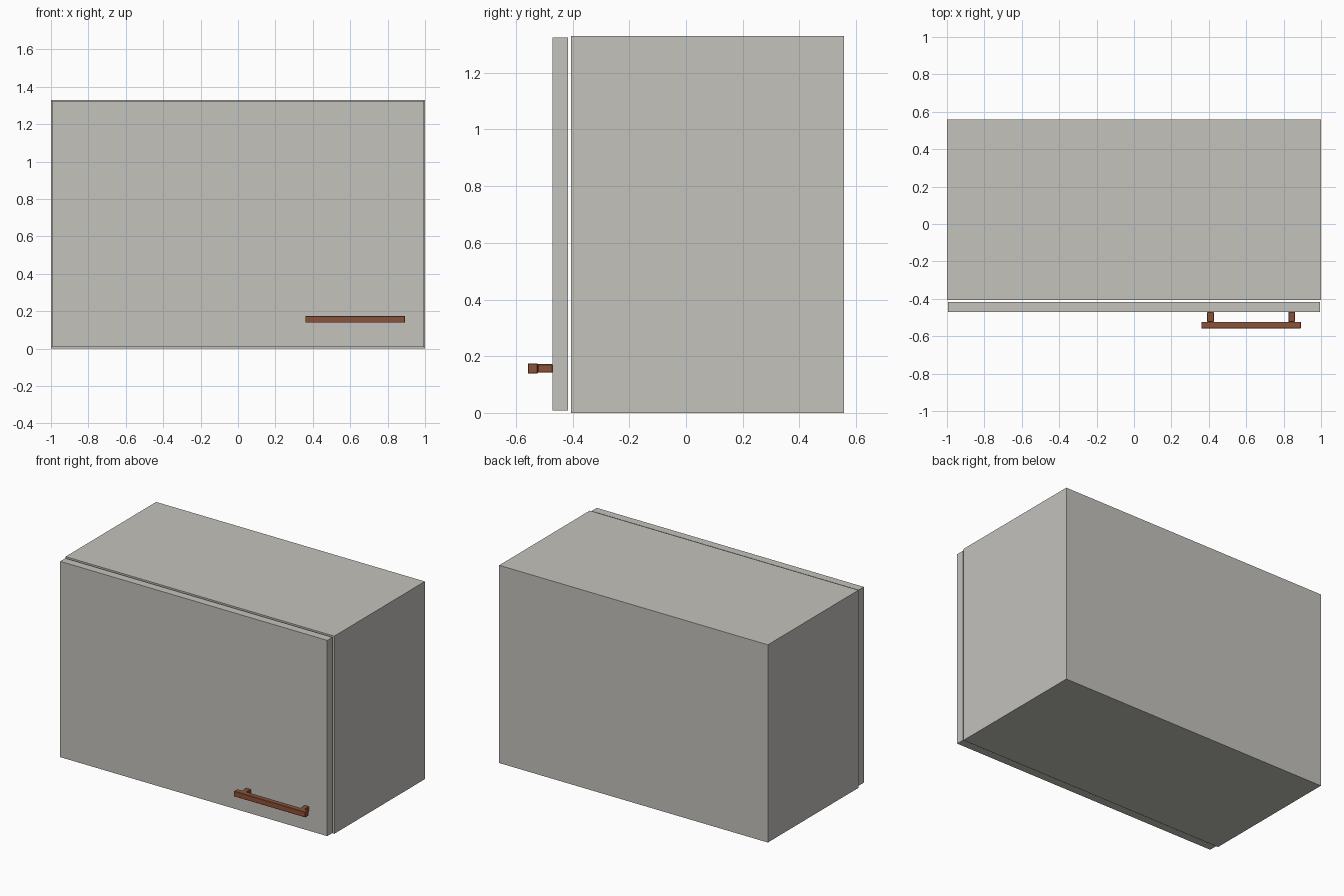
import bpy, bmesh

if "Cube" in bpy.data.objects:
    bpy.data.objects.remove(bpy.data.objects["Cube"])


def material(name, rgb):
    m = bpy.data.materials.new(name)
    m.diffuse_color = (*rgb, 1.0)
    m.use_nodes = True
    m.node_tree.nodes["Principled BSDF"].inputs["Base Color"].default_value = m.diffuse_color
    return m


GREY = material("warm grey board", (0.55, 0.54, 0.505))
BROWN = material("copper brown", (0.26, 0.085, 0.042))


def prism(name, profile, x0, x1, mat, bevel=0.0):
    """Extrude a (y, z) profile along x."""
    bm = bmesh.new()
    face = bm.faces.new([bm.verts.new((x0, y, z)) for y, z in profile])
    ext = bmesh.ops.extrude_face_region(bm, geom=[face])
    moved = [v for v in ext["geom"] if isinstance(v, bmesh.types.BMVert)]
    bmesh.ops.translate(bm, verts=moved, vec=(x1 - x0, 0, 0))
    bmesh.ops.recalc_face_normals(bm, faces=bm.faces)
    mesh = bpy.data.meshes.new(name)
    bm.to_mesh(mesh)
    bm.free()
    mesh.materials.append(mat)
    ob = bpy.data.objects.new(name, mesh)
    bpy.context.collection.objects.link(ob)
    if bevel:
        mod = ob.modifiers.new("Edge bevel", 'BEVEL')
        mod.width = bevel
        mod.segments = 1
    return ob


def box(name, x, y, z, mat, bevel=0.0):
    profile = [(y[0], z[0]), (y[1], z[0]), (y[1], z[1]), (y[0], z[1])]
    return prism(name, profile, x[0], x[1], mat, bevel)


HEIGHT, BOARD = 1.33, 0.06
FRONT, BACK = -0.405, 0.558
INNER = 1.0 - BOARD

# Carcass: two side boards, a bottom board, and the joined top and back
box("left_side", (-1.0, -INNER), (FRONT, BACK), (0, HEIGHT), GREY)
box("right_side", (INNER, 1.0), (FRONT, BACK), (0, HEIGHT), GREY)
box("bottom_board", (-INNER, INNER), (FRONT, BACK), (0, BOARD), GREY)
prism("top_and_back",
      [(FRONT, HEIGHT), (FRONT, HEIGHT - BOARD), (BACK - BOARD, HEIGHT - BOARD),
       (BACK - BOARD, BOARD), (BACK, BOARD), (BACK, HEIGHT)],
      -INNER, INNER, GREY)

# Door, standing just off the carcass
box("door", (-0.994, 0.994), (-0.471, -0.416), (0.008, 1.325), GREY)

# Bar handle on two posts
box("handle_bar", (0.36, 0.892), (-0.558, -0.523), (0.139, 0.175), BROWN, 0.002)
for i, x in enumerate((0.409, 0.843)):
    box(f"handle_post_{i + 1}", (x - 0.018, x + 0.018), (-0.524, -0.470),
        (0.142, 0.172), BROWN, 0.003)
